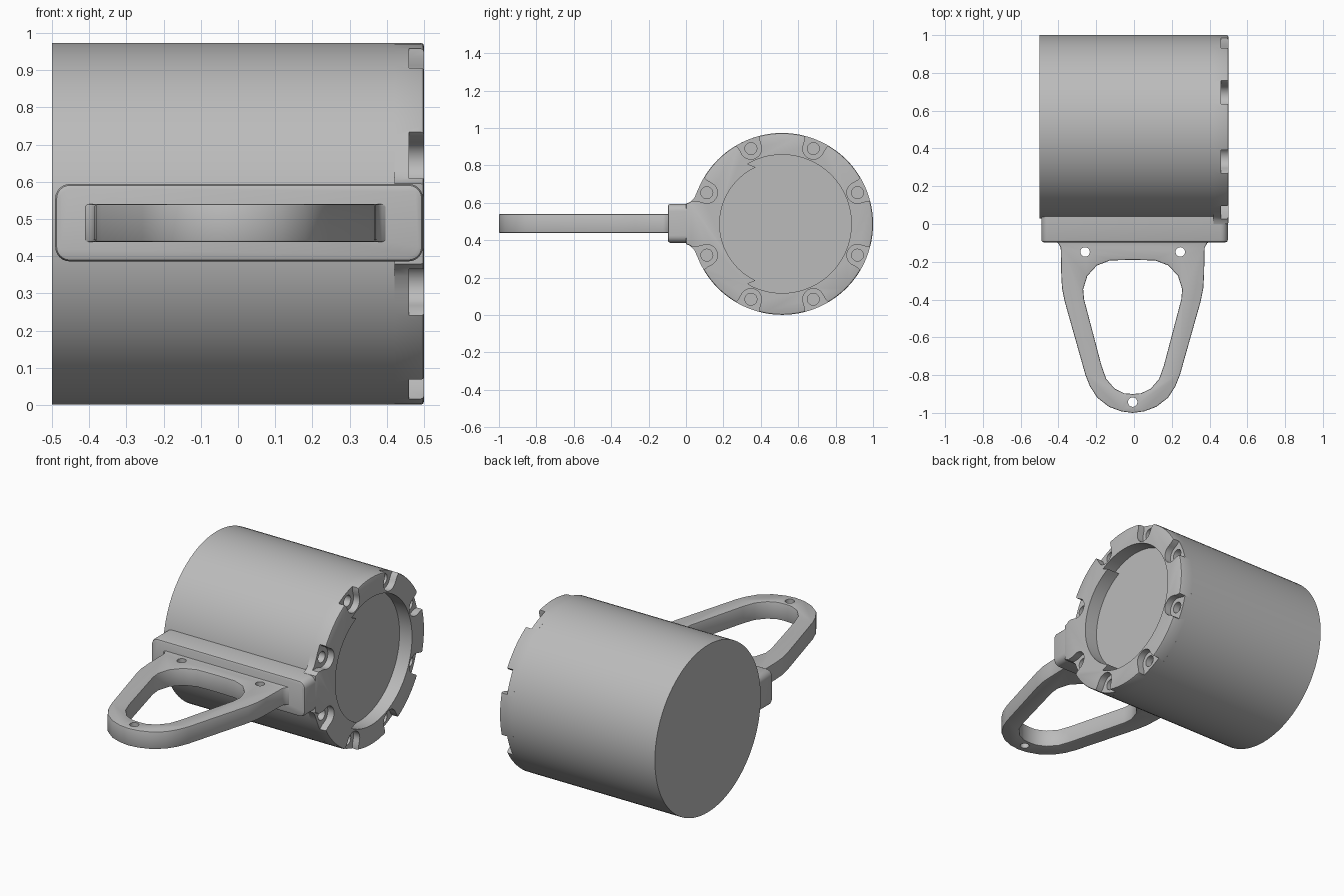
import bpy, bmesh
from math import sin, cos, pi, radians
from mathutils import Vector

if "Cube" in bpy.data.objects:
    bpy.data.objects.remove(bpy.data.objects["Cube"])

grey = bpy.data.materials.new("mid_grey")
grey.use_nodes = True
grey.diffuse_color = (0.5, 0.5, 0.5, 1)
grey.node_tree.nodes["Principled BSDF"].inputs["Base Color"].default_value = (0.5, 0.5, 0.5, 1)

R, CY, CZ = 0.486, 0.514, 0.487      # drum radius and axis
HX = -0.007                          # handle centre line
PLACE = {"x": lambda u, v, w: (w, u, v),
         "y": lambda u, v, w: (u, w, v),
         "z": lambda u, v, w: (u, v, w)}


def arc(cu, cv, r, a0, a1, n):
    """Points on an arc, angles in degrees."""
    steps = [radians(a0 + (a1 - a0) * i / n) for i in range(n + 1)]
    return [(cu + r * cos(a), cv + r * sin(a)) for a in steps]


def circle(cu, cv, r, n):
    return arc(cu, cv, r, 0, 360, n)[:-1]


def prism(name, pts, lo, hi, axis, bevel=0.0):
    """Extrude a profile along an axis, optionally rounding the rim at hi or lo."""
    bm = bmesh.new()
    rings = [[bm.verts.new(PLACE[axis](u, v, w)) for u, v in pts] for w in (lo, hi)]
    bm.faces.new(rings[0])
    end = bm.faces.new(rings[1])
    for i in range(len(pts)):
        j = (i + 1) % len(pts)
        bm.faces.new((rings[0][i], rings[0][j], rings[1][j], rings[1][i]))
    bmesh.ops.recalc_face_normals(bm, faces=bm.faces[:])
    if bevel:
        bmesh.ops.bevel(bm, geom=list(end.edges), offset=bevel, segments=2,
                        profile=0.5, affect='EDGES')
    mesh = bpy.data.meshes.new(name)
    bm.to_mesh(mesh)
    bm.free()
    mesh.materials.append(grey)
    ob = bpy.data.objects.new(name, mesh)
    bpy.context.collection.objects.link(ob)
    return ob


def activate(ob):
    bpy.ops.object.select_all(action='DESELECT')
    bpy.context.view_layer.objects.active = ob
    ob.select_set(True)


def cut(ob, cutter):
    """Subtract a cutter and discard it."""
    cutter.hide_render = True
    mod = ob.modifiers.new("cut", 'BOOLEAN')
    mod.operation, mod.solver, mod.object = 'DIFFERENCE', 'EXACT', cutter
    activate(ob)
    bpy.ops.object.modifier_apply(modifier=mod.name)
    bpy.data.objects.remove(cutter)


def finish(ob):
    activate(ob)
    bpy.ops.object.shade_smooth_by_angle(angle=radians(32))


# Drum body; its end face is the floor of the recess
drum = prism("drum_body", circle(CY, CZ, R, 96), -0.5, 0.42, "x")

# End cap: round outline flaring into the mounting block
flare = [(0.045, 0.14), (0.022, 0.117), (0.0, 0.108)]
outline = arc(CY, CZ, R, -158, 158, 88)
outline += [(y, CZ + z) for y, z in flare] + [(y, CZ - z) for y, z in reversed(flare)]
cap = prism("end_cap", outline, 0.42, 0.5, "x", 0.009)

# Recess with a stepped radius
recess = arc(CY, CZ, 0.37, -120, 120, 56) + arc(CY, CZ, 0.334, 115, 245, 32)
cut(cap, prism("recess_cutter", recess, 0.4, 0.6, "x"))

# Eight open screw pockets, each with a hole
for k in range(8):
    deg = 22.5 + 45 * k
    a = radians(deg)
    out, side = Vector((cos(a), sin(a))), Vector((-sin(a), cos(a)))
    c = Vector((CY, CZ)) + out * 0.436
    slot = arc(c.x, c.y, 0.057, deg + 90, deg + 270, 14)
    for d, s in ((0.025, -0.06), (0.09, -0.085), (0.09, 0.085), (0.025, 0.06)):
        slot.append(tuple(c + out * d + side * s))
    cut(cap, prism("pocket_cutter", slot, 0.46, 0.6, "x"))
    cut(cap, prism("screw_cutter", circle(c.x, c.y, 0.032, 20), 0.41, 0.6, "x"))

# Mounting block with rounded corners
corners = [(0.458, 0.555, 0), (-0.452, 0.555, 90), (-0.452, 0.425, 180), (0.458, 0.425, 270)]
rounded = [p for x, z, a in corners for p in arc(x, z, 0.039, a, a + 90, 6)]
block = prism("mounting_block", rounded, 0.055, -0.097, "y", 0.013)


def mirrored(half):
    """Close a half outline that starts and ends on the centre line."""
    return [(HX + x, y) for x, y in half] + [(HX - x, y) for x, y in half[-2:0:-1]]


# Tapered loop handle
outer = [(0, -0.09), (0.415, -0.09), (0.394, -0.102), (0.381, -0.125), (0.378, -0.27),
         (0.374, -0.34), (0.36, -0.41), (0.25, -0.8), (0.226, -0.86), (0.187, -0.92),
         (0.125, -0.968), (0.06, -0.992), (0, -1.0)]
inner = [(0, -0.19), (0.12, -0.193), (0.19, -0.22), (0.24, -0.275), (0.262, -0.345),
         (0.257, -0.4), (0.165, -0.75), (0.14, -0.82), (0.095, -0.872), (0.045, -0.896),
         (0, -0.9)]
handle = prism("loop_handle", mirrored(outer), 0.438, 0.54, "z")
cut(handle, prism("loop_cutter", mirrored(inner), 0.3, 0.7, "z"))
chamfer = handle.modifiers.new("chamfer", 'BEVEL')
chamfer.width, chamfer.segments = 0.011, 2
chamfer.limit_method, chamfer.angle_limit = 'ANGLE', radians(60)
activate(handle)
bpy.ops.object.modifier_apply(modifier=chamfer.name)
for x, y in ((-0.252, -0.148), (0.252, -0.148), (0, -0.943)):
    cut(handle, prism("pin_cutter", circle(HX + x, y, 0.025, 20), 0.3, 0.7, "z"))

for part in (drum, cap, block, handle):
    finish(part)
